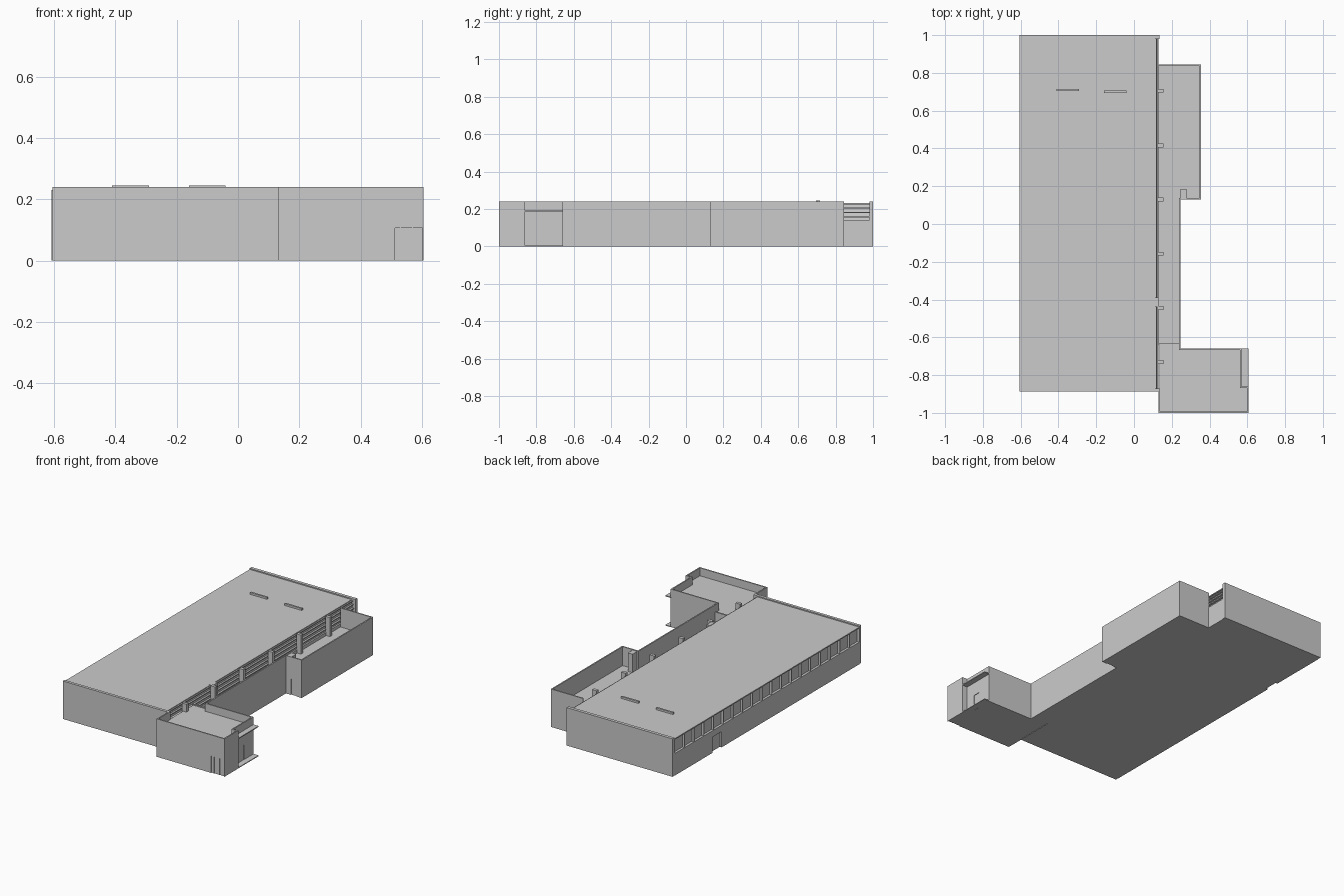
import bpy
import bmesh

if "Cube" in bpy.data.objects:
    bpy.data.objects.remove(bpy.data.objects["Cube"])

H = 0.24          # top of every wall
SILL = 0.14       # bottom of the high window strips
T = 0.008         # annex wall thickness
LOW, MID = 0.12, 0.19   # annex roof decks


def mesh_object(name, bm):
    bmesh.ops.recalc_face_normals(bm, faces=bm.faces)
    me = bpy.data.meshes.new(name)
    bm.to_mesh(me)
    bm.free()
    ob = bpy.data.objects.new(name, me)
    bpy.context.collection.objects.link(ob)
    return ob


def add_box(bm, x0, x1, y0, y1, z0, z1):
    vs = bmesh.ops.create_cube(bm, size=1)["verts"]
    for v in vs:
        v.co = (x1 if v.co.x > 0 else x0,
                y1 if v.co.y > 0 else y0,
                z1 if v.co.z > 0 else z0)


def boxes(name, items):
    bm = bmesh.new()
    for it in items:
        add_box(bm, *it)
    return mesh_object(name, bm)


def box(name, *b):
    return boxes(name, [b])


def prism_y(name, profile, y0, y1):
    """Extrude an (x, z) profile along y."""
    bm = bmesh.new()
    face = bm.faces.new([bm.verts.new((x, y0, z)) for x, z in profile])
    ext = bmesh.ops.extrude_face_region(bm, geom=[face])["geom"]
    bmesh.ops.translate(bm, vec=(0, y1 - y0, 0),
                        verts=[v for v in ext if isinstance(v, bmesh.types.BMVert)])
    return mesh_object(name, bm)


def cut(ob, *b):
    """Cut a door opening through a wall."""
    c = box(ob.name + "_door_cutter", *b)
    c.hide_render = True
    c.hide_viewport = True
    c.display_type = 'WIRE'
    m = ob.modifiers.new("opening", 'BOOLEAN')
    m.object = c
    m.solver = 'EXACT'


# Main hall: end walls, core with sloped east glazing, roof
box("hall_north_wall", -0.605, 0.135, 0.98, 1.0, 0, H)
box("hall_south_wall", -0.605, 0.135, -0.888, -0.87, 0, H)
prism_y("hall_core", [(-0.592, 0), (0.122, 0), (0.122, SILL - 0.005),
                      (0.108, 0.228), (-0.592, 0.228)], -0.87, 0.98)
box("hall_roof", -0.605, 0.11, -0.87, 0.98, 0.226, 0.233)
box("hall_east_wall", 0.12, 0.131, -0.87, 0.98, 0, SILL)
west = box("hall_west_wall", -0.607, -0.59, -0.87, 0.98, 0, SILL)
cut(west, -0.65, -0.594, 0.51, 0.6, -0.01, 0.1)

# West window fins
n = 19
boxes("west_window_fins",
      [(-0.607, -0.59, y - 0.002, y + 0.002, SILL, 0.23)
       for y in [-0.868 + 1.846 * i / n for i in range(n + 1)]])

# East clerestory bars, stepping inward with the slope
boxes("east_window_bars",
      [(0.105, 0.130 - 0.004 * i, -0.87, 0.98, z, z + 0.006)
       for i, z in enumerate((0.155, 0.178, 0.201, 0.222))])

# Columns along the clerestory
boxes("east_columns",
      [(0.125, 0.157, y - 0.01, y + 0.01, LOW - 0.01, H)
       for y in (0.705, 0.415, 0.13, -0.158, -0.444, -0.73)])
box("east_vent_box", 0.105, 0.13, -0.44, -0.39, 0.15, 0.236)

# Roof vents
boxes("roof_vents", [(-0.41, -0.29, 0.704, 0.716, 0.23, 0.245),
                     (-0.16, -0.04, 0.694, 0.706, 0.23, 0.245)])

# North annex
boxes("north_annex_deck", [(0.13, 0.35, 0.135, 0.84, 0, LOW),
                           (0.13, 0.24, -0.63, 0.135, 0, LOW)])
boxes("north_annex_walls", [(0.13, 0.355, 0.845 - T, 0.845, 0, H),
                            (0.355 - T, 0.355, 0.13 + T, 0.845 - T, 0, H)])
nd = box("north_annex_south_wall", 0.245 - T, 0.355, 0.13, 0.13 + T, 0, H)
cut(nd, 0.28, 0.32, 0.1, 0.1345, -0.01, 0.1)
box("corner_shaft", 0.245, 0.278, 0.13 + T, 0.185, LOW, H - 0.003)

# Middle link
box("link_east_wall", 0.245 - T, 0.245, -0.66, 0.13, 0, H)
box("link_step_wall", 0.13, 0.245 - T, -0.64, -0.63, 0, MID + 0.005)

# South annex with recessed entrance corner
boxes("south_annex_deck", [(0.134, 0.566, -0.994, -0.664, 0, MID),
                           (0.134, 0.241, -0.67, -0.635, 0, MID),
                           (0.56, 0.601, -0.994, -0.864, 0, MID)])
boxes("south_annex_walls", [
    (0.13, 0.13 + T, -1.0 + T, -0.87, 0, H),
    (0.245 - T, 0.57, -0.66 - T, -0.66, 0, H),
    (0.605 - T, 0.605, -1.0 + T, -0.86 - T, 0, H),
    (0.57 - T, 0.605, -0.86 - T, -0.86, 0, H)])
sw = box("south_annex_south_wall", 0.13, 0.605, -1.0, -1.0 + T, 0, H)
cut(sw, 0.512, 0.601, -1.1, -0.9945, -0.01, 0.107)
boxes("shopfront_mullions", [(x - 0.0015, x + 0.0015, -0.999, -0.993, 0, 0.107)
                             for x in (0.53, 0.568)])
ew = box("entrance_wall", 0.57 - T, 0.57, -0.86, -0.66 - T, 0, H)
cut(ew, 0.5655, 0.59, -0.797, -0.753, -0.01, 0.1)
box("entrance_canopy", 0.568, 0.605, -0.86, -0.658, 0.185, 0.191)
box("entrance_step", 0.568, 0.605, -0.86, -0.658, 0, 0.005)
